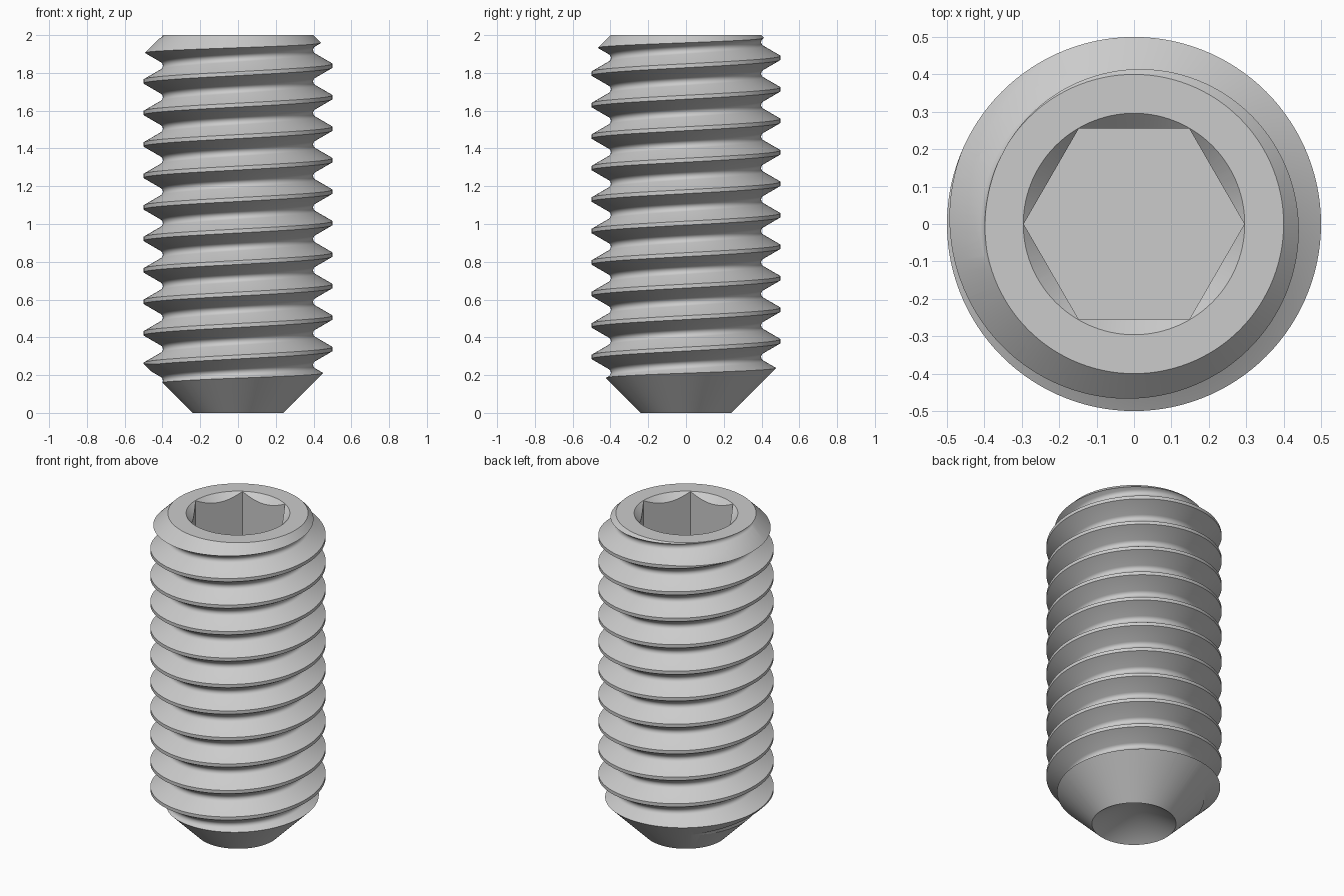
import bpy, bmesh, math

if "Cube" in bpy.data.objects:
    bpy.data.objects.remove(bpy.data.objects["Cube"])

PITCH, SEG = 1 / 6, 120
CREST_Z = 0.338          # height of a crest on the +x side


def new_object(name, bm):
    bmesh.ops.recalc_face_normals(bm, faces=bm.faces[:])
    mesh = bpy.data.meshes.new(name)
    bm.to_mesh(mesh)
    bm.free()
    ob = bpy.data.objects.new(name, mesh)
    bpy.context.collection.objects.link(ob)
    return ob


def lathe(name, profile, seg, turn=0.0):
    """Closed solid turned about z; profile starts and ends on the axis."""
    bm = bmesh.new()
    bottom = bm.verts.new((0, 0, profile[0][1]))
    top = bm.verts.new((0, 0, profile[-1][1]))
    rings = []
    for r, z in profile[1:-1]:
        rings.append([bm.verts.new((r * math.cos(turn + 2 * math.pi * i / seg),
                                    r * math.sin(turn + 2 * math.pi * i / seg), z))
                      for i in range(seg)])
    for i in range(seg):
        k = (i + 1) % seg
        bm.faces.new((bottom, rings[0][k], rings[0][i]))
        bm.faces.new((top, rings[-1][i], rings[-1][k]))
        for a, b in zip(rings, rings[1:]):
            bm.faces.new((a[i], a[k], b[k], b[i]))
    return new_object(name, bm)


def thread_profile():
    """One pitch as (radius, dz): crest flat, flanks, rounded root."""
    crest, rad = PITCH / 16, 0.144 * PITCH
    r_tan = 0.5 - (PITCH / 2 - rad * math.sin(math.pi / 3) - crest) / math.tan(math.pi / 6)
    rc = r_tan + rad * 0.5
    pts = [(0.5, -crest), (0.5, crest)]
    for j in range(7):
        a = math.radians(-60 + 20 * j)
        pts.append((rc - rad * math.cos(a), PITCH / 2 + rad * math.sin(a)))
    return pts


def thread_solid(name, turns=16):
    bm = bmesh.new()
    prof = thread_profile()
    m = len(prof)
    start = CREST_Z - 4 * PITCH
    cols = []
    for i in range(SEG):
        a = 2 * math.pi * i / SEG
        cols.append([bm.verts.new((r * math.cos(a), r * math.sin(a),
                                   start + (t + i / SEG) * PITCH + dz))
                     for t in range(turns) for r, dz in prof])
    for i in range(SEG):
        a = cols[i]
        # the last column joins the first one, one pitch higher
        b = cols[i + 1] if i + 1 < SEG else cols[0][m:]
        for j in range(min(len(a), len(b)) - 1):
            bm.faces.new((a[j], b[j], b[j + 1], a[j + 1]))
    # close both ends with fans, well outside the finished length
    edges = [e for e in bm.edges if e.is_boundary]
    low = bm.verts.new((0, 0, start - 0.3))
    high = bm.verts.new((0, 0, start + turns * PITCH + 0.3))
    for e in edges:
        mid = (e.verts[0].co.z + e.verts[1].co.z) / 2
        bm.faces.new((*e.verts, low if mid < 1 else high))
    return new_object(name, bm)


def boolean(target, cutter, operation):
    mod = target.modifiers.new(operation.lower(), 'BOOLEAN')
    mod.object, mod.operation, mod.solver = cutter, operation, 'EXACT'
    bpy.context.view_layer.objects.active = target
    bpy.ops.object.modifier_apply(modifier=mod.name)
    bpy.data.objects.remove(cutter)


# threaded rod
screw = thread_solid("set_screw")

# chamfered blank with the hollow cup point
blank = lathe("blank", [(0, 0.144), (0.24, 0), (0.56, 0.32), (0.56, 1.84),
                        (0.40, 2), (0, 2)], SEG)
boolean(screw, blank, 'INTERSECT')

# hex socket and its conical lead-in
hexagon = lathe("hex_cutter", [(0, 1.42), (0.295, 1.42), (0.295, 2.2), (0, 2.2)], 6)
boolean(screw, hexagon, 'DIFFERENCE')
lead_in = lathe("lead_in_cutter", [(0, 1.75), (0.046, 1.75), (0.346, 2.05), (0, 2.05)], SEG)
boolean(screw, lead_in, 'DIFFERENCE')

bpy.ops.object.select_all(action='DESELECT')
screw.select_set(True)
bpy.context.view_layer.objects.active = screw
bpy.ops.object.shade_smooth_by_angle(angle=math.radians(30))
